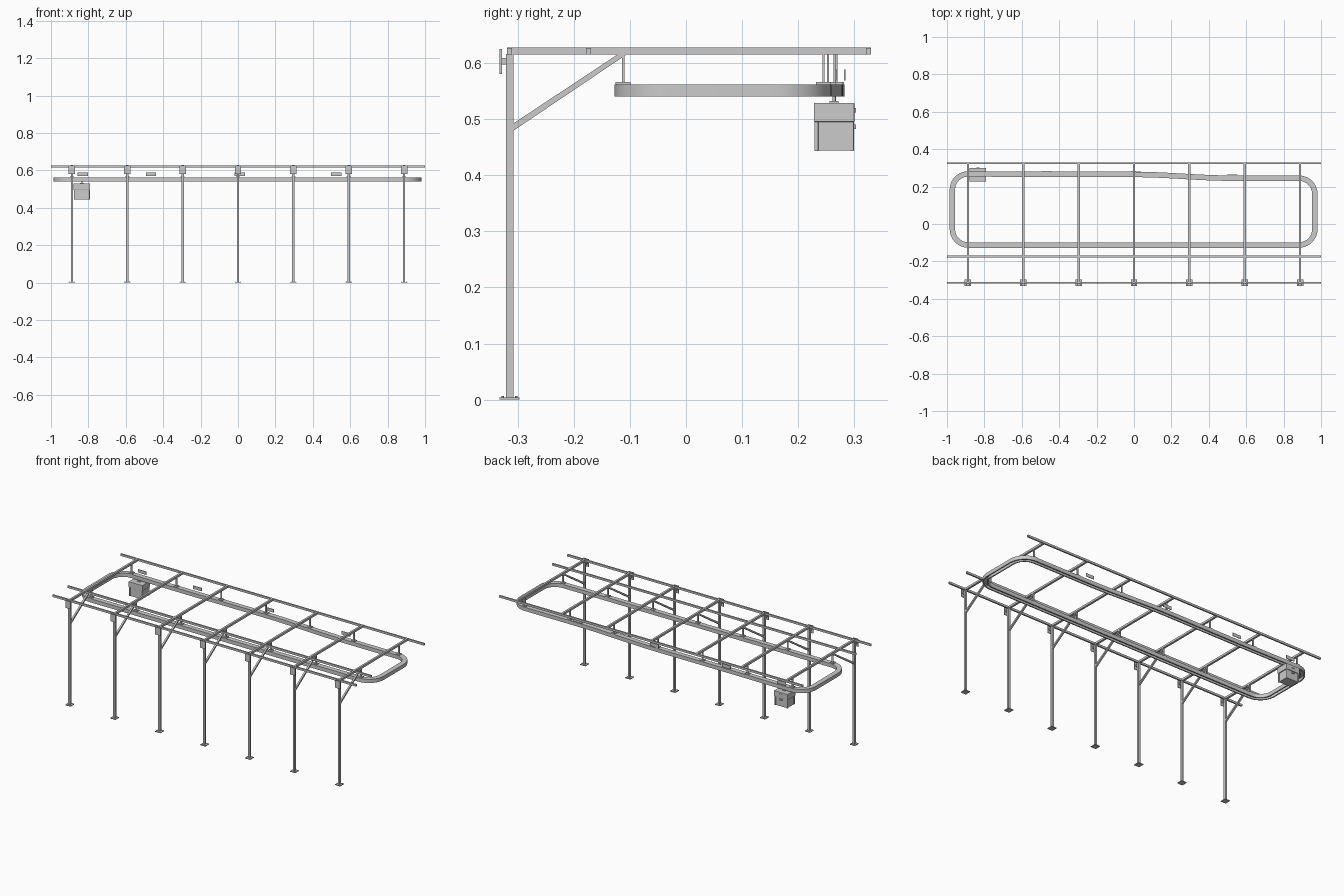
import bpy, bmesh, math
from mathutils import Vector

if "Cube" in bpy.data.objects:
    bpy.data.objects.remove(bpy.data.objects["Cube"])

COLS = [-0.888 + 0.296 * i for i in range(7)]
T = 0.012  # tube size of the frame


def box(name, x, y, z):
    """Axis-aligned box from (min, max) ranges."""
    bm = bmesh.new()
    bmesh.ops.create_cube(bm, size=1)
    for v in bm.verts:
        for i, (a, b) in enumerate((x, y, z)):
            v.co[i] = (a + b) / 2 + v.co[i] * (b - a)
    return finish(name, bm)


def finish(name, bm):
    bmesh.ops.recalc_face_normals(bm, faces=bm.faces[:])
    me = bpy.data.meshes.new(name)
    bm.to_mesh(me)
    bm.free()
    ob = bpy.data.objects.new(name, me)
    bpy.context.collection.objects.link(ob)
    return ob


def around(c, w):
    return (c - w / 2, c + w / 2)


def cyl(name, x, y, z0, z1, r, n=12):
    bm = bmesh.new()
    bmesh.ops.create_cone(bm, cap_ends=True, segments=n, radius1=r, radius2=r, depth=z1 - z0)
    bmesh.ops.translate(bm, vec=(x, y, (z0 + z1) / 2), verts=bm.verts[:])
    ob = finish(name, bm)
    for p in ob.data.polygons:
        p.use_smooth = len(p.vertices) == 4
    return ob


def prism_yz(name, pts, x, w):
    """Outline in the yz plane extruded along x."""
    bm = bmesh.new()
    f = bm.faces.new([bm.verts.new((x - w / 2, y, z)) for y, z in pts])
    r = bmesh.ops.extrude_face_region(bm, geom=[f])
    bmesh.ops.translate(bm, vec=(w, 0, 0), verts=[v for v in r["geom"] if isinstance(v, bmesh.types.BMVert)])
    return finish(name, bm)


def back_y(x):
    """Centre line of the back run, which jogs inward between x = 0 and 0.5."""
    if x < 0:
        return 0.265 + 0.003 * min(1, max(0, (-x - 0.55) / 0.3))
    t = min(1, x / 0.52)
    return 0.265 - 0.020 * t * t * (3 - 2 * t)


# Long beams
for name, y in (("front_beam", -0.3145), ("middle_beam", -0.1735), ("back_beam", 0.3255)):
    box(name, (-1, 1), around(y, 0.009), (0.615, 0.627))

# Columns with feet, head plates, arms, braces and hangers
for x in COLS:
    box("column", around(x, T), (-0.3205, -0.3075), (0.004, 0.616))
    box("foot_plate", around(x, 0.034), (-0.332, -0.297), (0, 0.004))
    for sx in (-1, 1):
        for sy in (-1, 1):
            cyl("foot_bolt", x + sx * 0.012, -0.3145 + sy * 0.012, 0.003, 0.0065, 0.002, 6)
    box("head_plate", around(x, 0.034), (-0.332, -0.328), (0.58, 0.625))
    box("head_spacer", around(x, 0.02), (-0.329, -0.320), (0.597, 0.609))
    box("cross_arm", around(x, T), (-0.319, 0.33), (0.6148, 0.6272))
    prism_yz("brace", [(-0.308, 0.479), (-0.308, 0.492), (-0.122, 0.615), (-0.106, 0.615)], x, 0.010)
    for y in (-0.112, back_y(x)):
        box("hanger_rod", around(x, 0.010), around(y, 0.004), (0.562, 0.616))
        box("hanger_clamp", around(x, 0.022), around(y, 0.027), (0.560, 0.566))

# Closed conveyor track: centre line
X0, X1, Y0, R, N = -0.971, 0.967, -0.1125, 0.085, 10
path = []


def corner(cx, cy, start):
    for i in range(N + 1):
        a = math.radians(start + 90 * i / N)
        path.append(Vector((cx + R * math.cos(a), cy + R * math.sin(a), 0)))


corner(X0 + R, Y0 + R, 180)
corner(X1 - R, Y0 + R, 270)
corner(X1 - R, back_y(0.88) - R, 0)
for i in range(27):
    x = 0.80 - i * 0.062
    path.append(Vector((x, back_y(x), 0)))
corner(X0 + R, back_y(-0.88) - R, 90)

# Slotted channel swept along it (offset, height), open underneath
PROFILE = [(-.0145, .562), (.0145, .562), (.0145, .540), (.0075, .540), (.0075, .543), (.0115, .543),
           (.0115, .559), (-.0115, .559), (-.0115, .543), (-.0075, .543), (-.0075, .540), (-.0145, .540)]
bm = bmesh.new()
rings = []
for i, p in enumerate(path):
    a = (p - path[i - 1]).normalized()
    b = (path[(i + 1) % len(path)] - p).normalized()
    t = (a + b).normalized()
    n = Vector((t.y, -t.x, 0)) / max(0.5, t.dot(b))
    rings.append([bm.verts.new(p + n * o + Vector((0, 0, z))) for o, z in PROFILE])
for i, r in enumerate(rings):
    q = rings[(i + 1) % len(rings)]
    for k in range(len(PROFILE)):
        m = (k + 1) % len(PROFILE)
        bm.faces.new((r[k], r[m], q[m], q[k]))
track = finish("conveyor_track", bm)
bpy.context.view_layer.objects.active = track
track.select_set(True)
bpy.ops.object.shade_smooth_by_angle(angle=math.radians(30))

# Small sign panels behind the track
for x, y in ((-0.83, 0.283), (-0.465, 0.283), (0.01, 0.283), (0.525, 0.267)):
    box("sign_panel", around(x, 0.055), around(y, 0.003), (0.569, 0.588))

# Carried case: body, lid, corner ribs, hanger and latches
CX, CY = -0.835, 0.264
light = bpy.data.materials.new("light_grey")
light.diffuse_color = (0.62, 0.64, 0.65, 1)
light.use_nodes = True
light.node_tree.nodes["Principled BSDF"].inputs["Base Color"].default_value = light.diffuse_color
parts = [box("case_body", around(CX, 0.080), around(CY, 0.064), (0.444, 0.498)),
         box("case_lid", around(CX, 0.090), around(CY, 0.072), (0.495, 0.529))]
for sx in (-1, 1):
    for sy in (-1, 1):
        parts.append(box("case_rib", around(CX + sx * 0.039, 0.007), around(CY + sy * 0.0315, 0.007), (0.443, 0.497)))
for ob in parts:
    ob.data.materials.append(light)
    bv = ob.modifiers.new("soft_edges", "BEVEL")
    bv.width, bv.segments = 0.0012, 2
cyl("case_hanger", CX, CY, 0.527, 0.56, 0.003)
box("case_hanger_plate", around(CX, 0.02), around(CY, 0.016), (0.528, 0.532))
for z in (0.486, 0.516):
    box("case_latch", around(CX, 0.016), (0.295 if z < 0.5 else 0.299, 0.303), around(z, 0.008))
